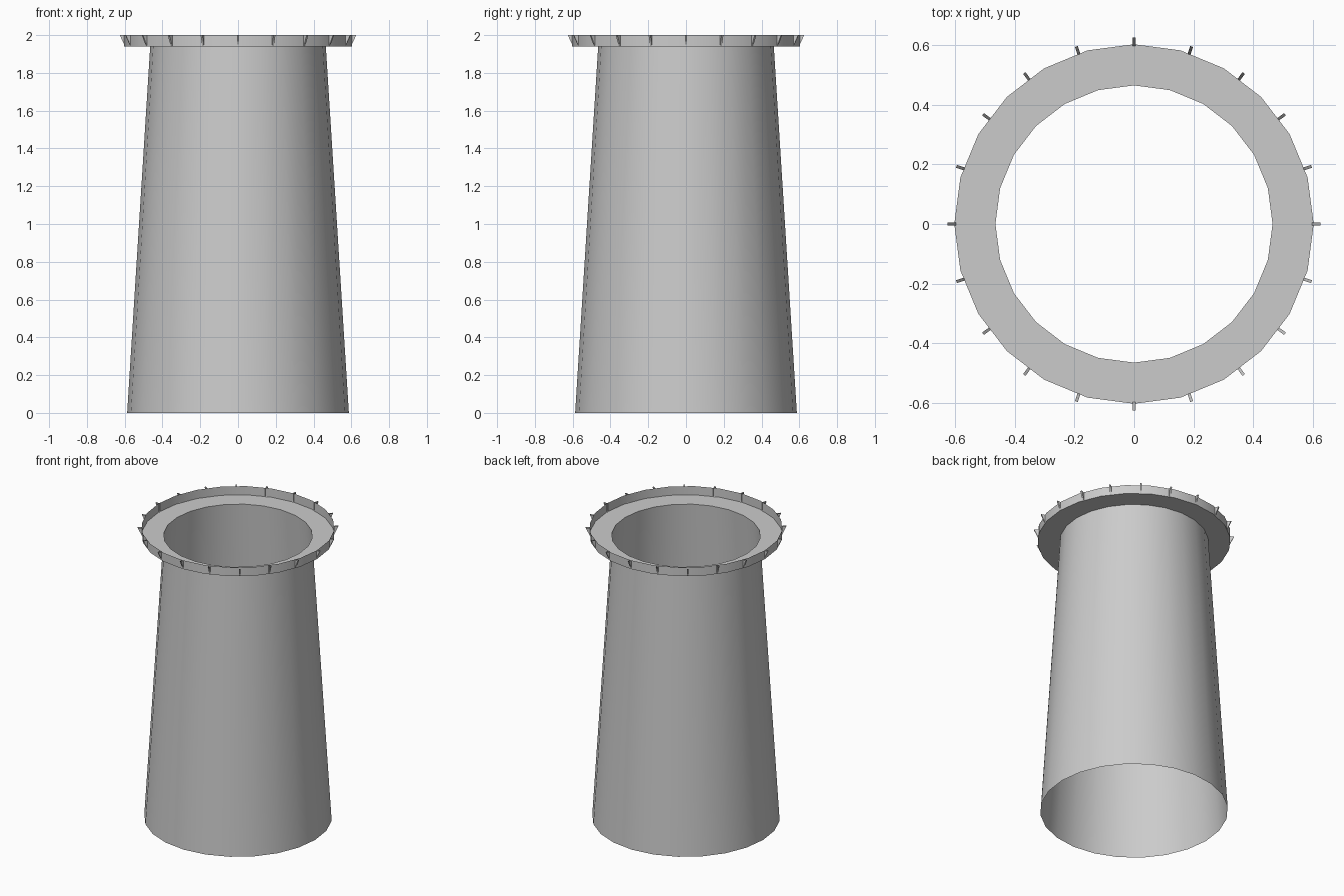
import bpy
import bmesh
from math import cos, sin, tau

cube = bpy.data.objects.get("Cube")
if cube:
    bpy.data.objects.remove(cube, do_unlink=True)

SIDES = 24
FINS = 20
RIM_R = 0.603
DECK_Z = 1.94

grey = bpy.data.materials.new("plain grey")
grey.use_nodes = True
colour = (0.6, 0.6, 0.6, 1)
grey.diffuse_color = colour
grey.node_tree.nodes["Principled BSDF"].inputs["Base Color"].default_value = colour


def add_object(name, bm, smooth=True):
    mesh = bpy.data.meshes.new(name)
    bm.to_mesh(mesh)
    bm.free()
    mesh.materials.append(grey)
    obj = bpy.data.objects.new(name, mesh)
    bpy.context.collection.objects.link(obj)
    if smooth:
        bpy.ops.object.select_all(action="DESELECT")
        obj.select_set(True)
        bpy.context.view_layer.objects.active = obj
        bpy.ops.object.shade_smooth_by_angle(angle=0.6)
    return obj


def lathe(name, profile):
    """Spin a (radius, height) profile into an open sheet."""
    bm = bmesh.new()
    rings = [[bm.verts.new((r * cos(tau * i / SIDES), r * sin(tau * i / SIDES), z))
              for i in range(SIDES)] for r, z in profile]
    for low, high in zip(rings, rings[1:]):
        for i in range(SIDES):
            j = (i + 1) % SIDES
            bm.faces.new((low[i], low[j], high[j], high[i]))
    return add_object(name, bm)


# Tapered open tube
lathe("tower_wall", [(0.587, 0), (0.465, DECK_Z)])

# Flat deck and the upright rim around it
lathe("deck", [(RIM_R, DECK_Z), (0.465, DECK_Z)])
lathe("rim", [(RIM_R, DECK_Z), (RIM_R, 2)])

# Wedge brackets around the rim, open at the top
bm = bmesh.new()
for k in range(FINS):
    a = tau * k / FINS

    def point(r, side, z):
        return bm.verts.new((r * cos(a) - side * sin(a), r * sin(a) + side * cos(a), z))

    tips = []
    for side in (-0.005, 0.005):
        foot = point(0.598, side, DECK_Z)
        back = point(0.598, side, 2)
        tip = point(0.626, side, 2)
        bm.faces.new((foot, tip, back) if side < 0 else (foot, back, tip))
        tips.append((foot, tip))
    (foot_a, tip_a), (foot_b, tip_b) = tips
    bm.faces.new((foot_a, foot_b, tip_b, tip_a))
add_object("rim_brackets", bm, smooth=False)
